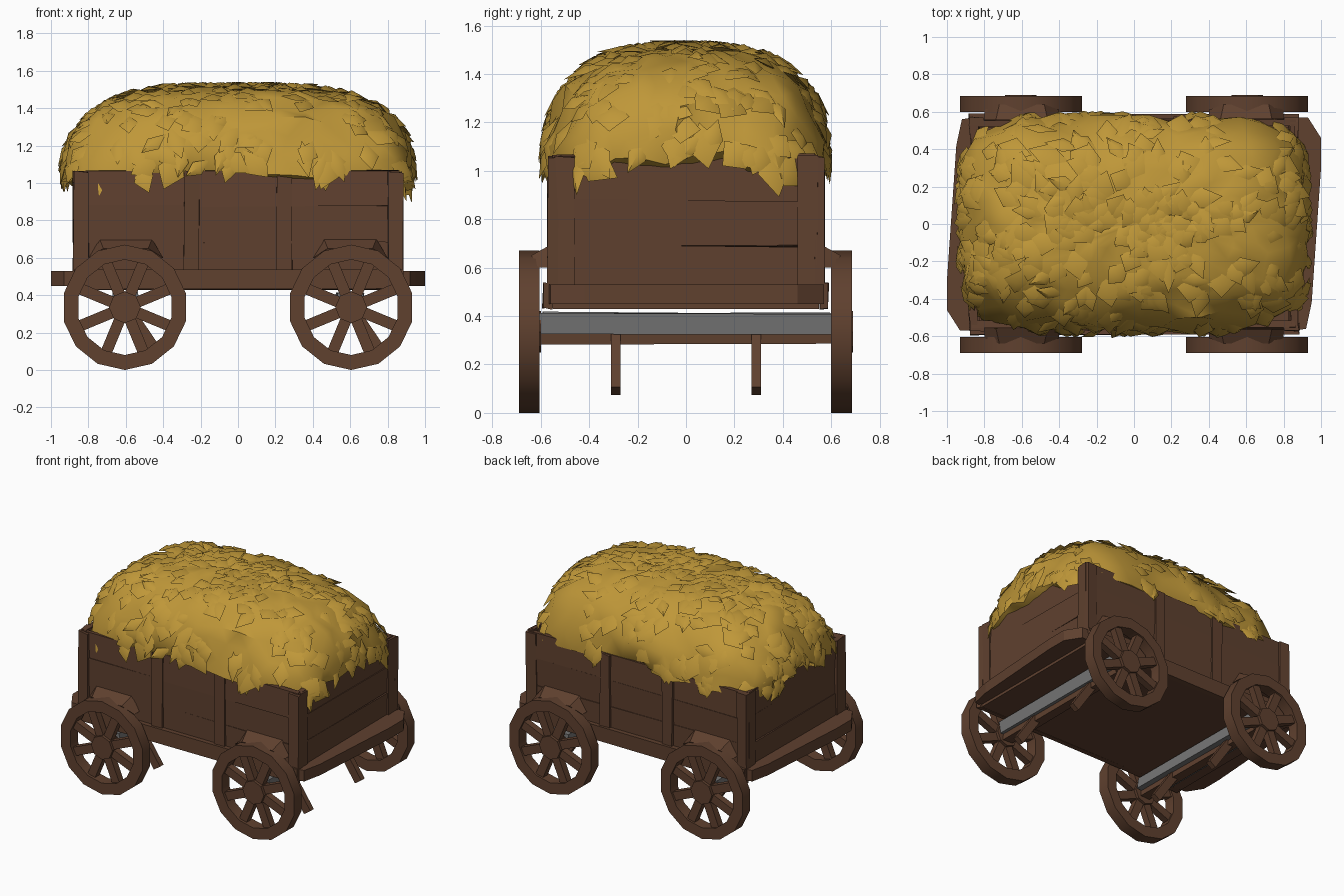
import bpy, bmesh, math, random
from mathutils import Vector, Matrix

if "Cube" in bpy.data.objects:
    bpy.data.objects.remove(bpy.data.objects["Cube"])

random.seed(4)


def mat(name, rgb):
    m = bpy.data.materials.new(name)
    m.diffuse_color = (*rgb, 1)
    m.use_nodes = True
    m.node_tree.nodes["Principled BSDF"].inputs["Base Color"].default_value = m.diffuse_color
    return m


WOOD = mat("dark wood", (0.115, 0.052, 0.028))
HAY = mat("golden hay", (0.52, 0.31, 0.04))
IRON = mat("grey iron", (0.18, 0.18, 0.18))


def finish(name, bm, material, angle=None):
    bmesh.ops.recalc_face_normals(bm, faces=bm.faces)
    me = bpy.data.meshes.new(name)
    bm.to_mesh(me)
    bm.free()
    me.materials.append(material)
    ob = bpy.data.objects.new(name, me)
    bpy.context.collection.objects.link(ob)
    if angle:
        bpy.context.view_layer.objects.active = ob
        ob.select_set(True)
        bpy.ops.object.shade_smooth_by_angle(angle=math.radians(angle))
        ob.select_set(False)
    return ob


def add_prism(bm, lower, upper):
    b = [bm.verts.new(c) for c in lower]
    t = [bm.verts.new(c) for c in upper]
    n = len(b)
    bm.faces.new(b)
    bm.faces.new(t)
    for j in range(n):
        bm.faces.new((b[j], b[(j + 1) % n], t[(j + 1) % n], t[j]))


def add_box(bm, lo, hi, wobble=0.0):
    lo, hi = Vector(lo), Vector(hi)
    vs = bmesh.ops.create_cube(bm, size=1)["verts"]
    for v in vs:
        v.co = Vector([c * s for c, s in zip(v.co, hi - lo)]) + (lo + hi) / 2
        v.co += Vector([random.uniform(-wobble, wobble) for _ in range(3)])


def add_bar(bm, a, b, w, d):
    """Rectangular bar from a to b, d wide along y."""
    a, b = Vector(a), Vector(b)
    z = (b - a).normalized()
    y = Vector((0, 1, 0))
    x = y.cross(z).normalized()
    rot = Matrix((x, y, z)).transposed().to_4x4()
    vs = bmesh.ops.create_cube(bm, size=1)["verts"]
    size = Matrix.Diagonal((w, d, (b - a).length, 1))
    bmesh.ops.transform(bm, verts=vs, matrix=Matrix.Translation((a + b) / 2) @ rot @ size)


# --- wagon bed: floor, rails and skewed end beams
bm = bmesh.new()
add_box(bm, (-0.87, -0.55, 0.43), (0.87, 0.55, 0.50))
finish("bed_floor", bm, WOOD)

bm = bmesh.new()
for s in (-1, 1):
    add_box(bm, (-0.88, s * 0.57 - 0.02, 0.43), (0.88, s * 0.57 + 0.02, 0.54), 0.006)
finish("side_rails", bm, WOOD)

bm = bmesh.new()
for s in (-1, 1):
    outline = [(0.86, -0.57), (0.92, -0.56), (0.95, -0.42), (1.0, 0.3), (1.0, 0.46), (0.93, 0.57), (0.86, 0.57)]
    add_prism(bm, [(s * x, s * y, 0.45) for x, y in outline],
              [(s * x, s * y, 0.53) for x, y in outline])
finish("end_beams", bm, WOOD)

# --- plank walls with upright posts
bm = bmesh.new()
for s in (-1, 1):
    for i in range(3):
        z0 = 0.5 + i * 0.187
        add_box(bm, (-0.86, s * 0.54 - 0.018, z0), (0.86, s * 0.54 + 0.018, z0 + 0.19), 0.008)
        add_box(bm, (s * 0.85 - 0.018, -0.54, z0), (s * 0.85 + 0.018, 0.54, z0 + 0.19), 0.008)
finish("plank_walls", bm, WOOD)

bm = bmesh.new()
for s in (-1, 1):
    for x in (-0.84, -0.25, 0.25, 0.84):
        add_box(bm, (x - 0.04, s * 0.55 - 0.02, 0.48), (x + 0.04, s * 0.55 + 0.02, 1.06), 0.006)
    for y in (-0.5, 0.5):
        add_box(bm, (s * 0.86 - 0.02, y - 0.04, 0.48), (s * 0.86 + 0.02, y + 0.04, 1.06), 0.006)
finish("wall_posts", bm, WOOD)

# --- iron axles, wooden axle beams and hanging struts
bm = bmesh.new()
for x in (-0.6, 0.6):
    add_box(bm, (x - 0.07, -0.6, 0.33), (x + 0.07, 0.6, 0.41), 0.01)
finish("iron_axles", bm, IRON, 35)

bm = bmesh.new()
for x in (-0.6, 0.6):
    add_box(bm, (x - 0.035, -0.62, 0.29), (x + 0.035, 0.62, 0.35), 0.008)
finish("axle_beams", bm, WOOD)

bm = bmesh.new()
for x in (-0.6, 0.6):
    for y in (-0.29, 0.29):
        add_bar(bm, (x, y, 0.34), (x + 0.17, y, 0.09), 0.06, 0.04)
finish("hanging_struts", bm, WOOD)

# --- spoked wheels
N, R, R_IN, Y0, Y1 = 14, 0.335, 0.255, -0.045, 0.04
for fx, x in (("left", -0.605), ("right", 0.605)):
    for fy, s in (("front", -1), ("back", 1)):
        bm = bmesh.new()
        rings = []
        for k in range(N):
            a = math.tau * (k + 0.5) / N
            rings.append([bm.verts.new((r * math.cos(a), y, r * math.sin(a)))
                          for r, y in ((R, Y0), (R, Y1), (R_IN, Y1), (R_IN, Y0))])
        for k in range(N):
            p, q = rings[k], rings[(k + 1) % N]
            for j in range(4):
                bm.faces.new((p[j], q[j], q[(j + 1) % 4], p[(j + 1) % 4]))
        for k in range(8):
            a = math.tau * (k + 0.5) / 8
            add_bar(bm, (0.03 * math.cos(a), 0, 0.03 * math.sin(a)),
                    (0.28 * math.cos(a), 0, 0.28 * math.sin(a)), 0.06, 0.05)
        bmesh.ops.create_cone(bm, cap_ends=True, segments=8, radius1=0.085, radius2=0.085,
                              depth=0.09, matrix=Matrix.Rotation(math.pi / 2, 4, 'X'))
        w = finish(f"{fy}_{fx}_wheel", bm, WOOD, 35)
        w.location = (x, s * 0.645, R)

# --- sloping guards between wheel tops and walls
bm = bmesh.new()
for s in (-1, 1):
    for x in (-0.6, 0.6):
        add_prism(bm,
                  [(x - 0.2, s * 0.61, 0.6), (x + 0.2, s * 0.61, 0.6),
                   (x + 0.2, s * 0.55, 0.6), (x - 0.2, s * 0.55, 0.6)],
                  [(x - 0.12, s * 0.64, 0.65), (x + 0.12, s * 0.64, 0.65),
                   (x + 0.14, s * 0.55, 0.70), (x - 0.14, s * 0.55, 0.70)])
finish("wheel_guards", bm, WOOD)


# --- hay heap: ragged dome over a rounded rectangle, t = 0 at the hem, 1 at the top
def hay_point(a, t):
    hem = 1.03 + 0.05 * math.cos(4 * a) + 0.025 * math.sin(9 * a)
    p = math.pi / 2 * (1 - (1 - t) ** 1.6)
    c = max(math.cos(p), 0)
    n = 5 - 2.6 * t
    k = (abs(math.cos(a)) ** n + abs(math.sin(a)) ** n) ** (-1 / n)
    return Vector((0.925 * c ** 0.54 * k * math.cos(a),
                   0.575 * c ** 0.68 * k * math.sin(a),
                   hem + (1.51 - hem) * math.sin(p)))


SEG, ROWS = 40, 10
bm = bmesh.new()
grid = []
for i in range(-1, ROWS):
    t = max(i, 0) / ROWS
    row = []
    for k in range(SEG):
        co = hay_point(math.tau * (k + 0.5 * (i % 2)) / SEG, t)
        if i < 0:                       # underside lip tucked into the bed
            co = Vector((co.x * 0.88, co.y * 0.88, 1.0))
        else:
            fade = min(1, 1.5 * (1 - t))
            co += fade * Vector([random.uniform(-j, j) for j in (0.035, 0.026, 0.03)])
        row.append(bm.verts.new(co))
    grid.append(row)
for lo, hi in zip(grid, grid[1:]):
    for k in range(SEG):
        n = (k + 1) % SEG
        bm.faces.new((lo[k], lo[n], hi[n], hi[k]))
top = bm.verts.new((0, 0, 1.52))
for k in range(SEG):
    bm.faces.new((grid[-1][k], grid[-1][(k + 1) % SEG], top))
bm.faces.new(grid[0])
bmesh.ops.triangulate(bm, faces=bm.faces)
finish("hay_heap", bm, HAY, 45)

# --- broad clumps of loose hay lying on the heap, tips drooping downhill
bm = bmesh.new()
for _ in range(330):
    a = random.uniform(0, math.tau)
    t = 0.97 * random.random() ** 1.3
    mid = hay_point(a, t)
    da = hay_point(a + 0.02, t) - mid
    dp = hay_point(a, t + 0.02) - mid
    out = da.cross(dp).normalized()
    down = Matrix.Rotation(random.uniform(-1.2, 1.2), 3, out) @ -dp.normalized()
    side = out.cross(down) * random.uniform(0.04, 0.08)
    size = random.uniform(0.07, 0.12)
    corners = (mid - down * size - out * 0.02, mid + side + out * 0.005, mid - side + out * 0.005,
               mid + down * size * 0.9 + out * random.uniform(0.0, 0.03), mid + out * 0.03)
    vs = [bm.verts.new(c) for c in corners]
    for f in ((0, 1, 4), (0, 4, 2), (1, 3, 4), (4, 3, 2), (0, 2, 3, 1)):
        bm.faces.new([vs[j] for j in f])
finish("hay_clumps", bm, HAY, 60)
